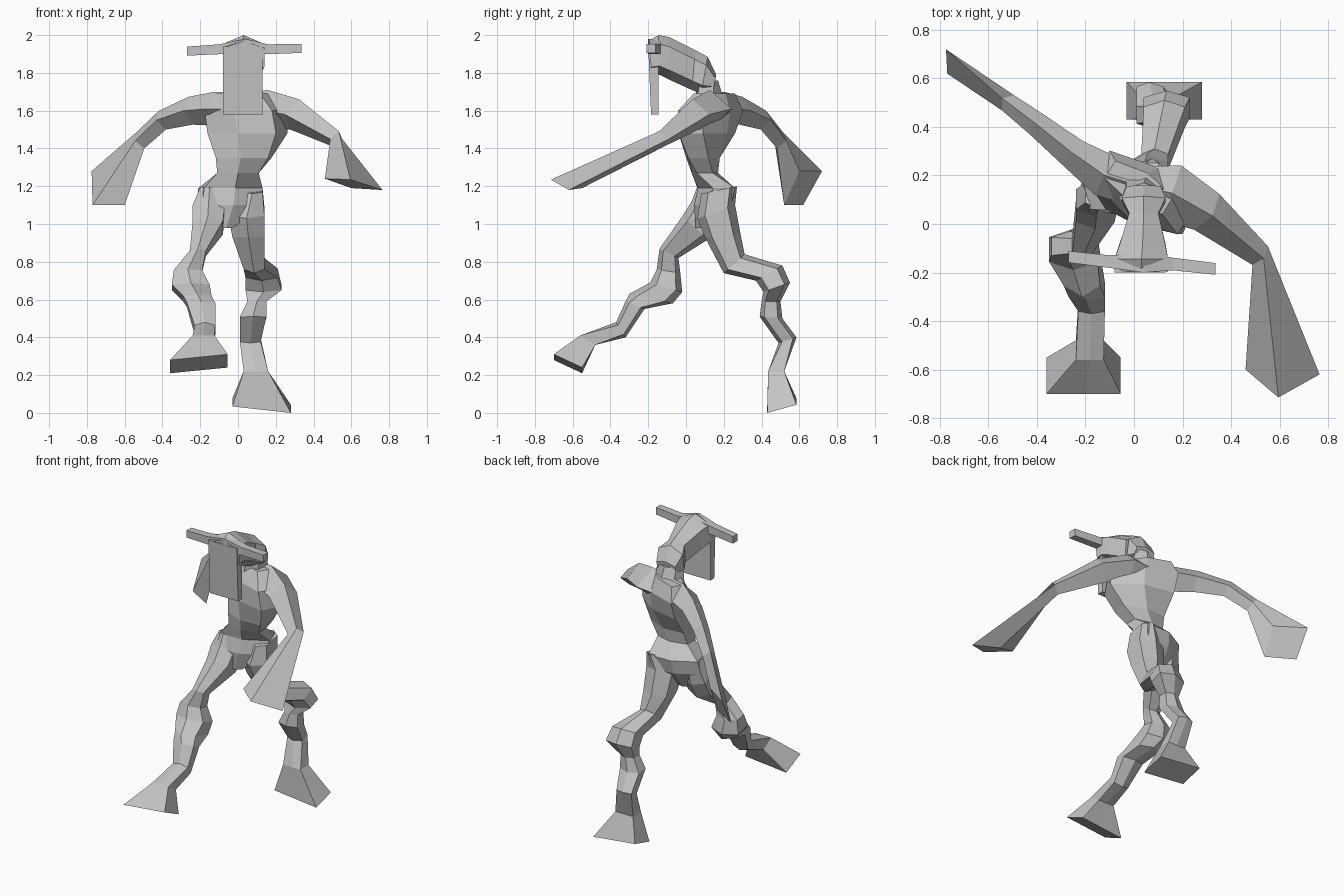
import bpy, bmesh
from mathutils import Vector, Matrix
from math import radians

cube = bpy.data.objects.get("Cube")
if cube:
    bpy.data.objects.remove(cube, do_unlink=True)

grey = bpy.data.materials.new("plain_grey")
grey.use_nodes = True
tone = (0.55, 0.55, 0.55, 1)
grey.diffuse_color = tone
grey.node_tree.nodes["Principled BSDF"].inputs["Base Color"].default_value = tone


def loft(name, rings):
    """Skin a list of equally sized point rings and cap both ends."""
    bm = bmesh.new()
    loops = [[bm.verts.new(point) for point in ring] for ring in rings]
    count = len(loops[0])
    for lower, upper in zip(loops, loops[1:]):
        for i in range(count):
            j = (i + 1) % count
            bm.faces.new((lower[i], lower[j], upper[j], upper[i]))
    bm.faces.new(loops[0][::-1])
    bm.faces.new(loops[-1])
    bmesh.ops.recalc_face_normals(bm, faces=bm.faces)
    mesh = bpy.data.meshes.new(name)
    bm.to_mesh(mesh)
    bm.free()
    mesh.materials.append(grey)
    part = bpy.data.objects.new(name, mesh)
    bpy.context.collection.objects.link(part)
    return part


def hexagon(corner):
    """Unit section with a ridge front and back; corner = 1 makes it square."""
    return [(-1, -corner), (0, -1), (1, -corner), (1, corner), (0, 1), (-1, corner)]


def side_loft(name, sections, square_from=99, corner=0.6, tilt=0):
    """Each section: front (y, z), back (y, z), then the x range."""
    rings = []
    for index, (front, back, x_min, x_max) in enumerate(sections):
        front, back = Vector(front), Vector(back)
        middle, reach = (front + back) / 2, (back - front) / 2
        half = (x_max - x_min) / 2
        last = index == len(sections) - 1
        ring = []
        for u, v in hexagon(1 if index >= square_from else corner):
            y, z = middle + reach * v
            ring.append((x_min + half * (u + 1), y, z + (tilt * u if last else 0)))
        rings.append(ring)
    return loft(name, rings)


def turned_loft(name, sections):
    """Each section: centre, half width, half depth, turn in degrees."""
    rings = []
    for centre, width, depth, turn in sections:
        spin = Matrix.Rotation(radians(turn), 3, "Z")
        rings.append([Vector(centre) + spin @ Vector((u * width, v * depth, 0))
                      for u, v in hexagon(0.6)])
    return loft(name, rings)


def arm_loft(name, joints, hand):
    """Diamond sections along the joints, ending in a flared hand."""
    centres = [Vector(joint[0]) for joint in joints]
    rings = []
    for i, (_, tall, wide) in enumerate(joints):
        along = centres[min(i + 1, len(centres) - 1)] - centres[max(i - 1, 0)]
        side = along.cross(Vector((0, 0, 1))).normalized() * wide
        up = side.cross(along).normalized() * tall
        if up.z < 0:
            up = -up
        if side.y > 0:
            side = -side
        rings.append([centres[i] + step for step in (up, side, -up, -side)])
    return loft(name, rings + [hand])


# Twisted torso, from crotch to collar
turned_loft("torso", [
    ((-.07, .1, .98), .04, .05, 10),
    ((-.05, .14, 1.1), .16, .1, 15),
    ((-.04, .16, 1.19), .16, .1, 15),
    ((0, .1, 1.27), .11, .07, 0),
    ((.03, .09, 1.35), .14, .09, -10),
    ((.05, .11, 1.48), .2, .12, -25),
    ((.04, .13, 1.6), .21, .12, -32),
    ((.02, .15, 1.69), .14, .07, -32),
])

turned_loft("neck", [
    ((.03, .13, 1.64), .09, .08, -20),
    ((.04, .11, 1.76), .07, .06, 0),
])

# Wedge-shaped head with a hanging face plate and two side horns
side_loft("head", [
    ((.16, 1.79), (.145, 1.71), -.03, .11),
    ((.115, 1.885), (.08, 1.69), -.05, .13),
    ((.05, 1.92), (.03, 1.71), -.02, .1),
    ((-.09, 1.99), (-.08, 1.76), -.06, .13),
    ((-.145, 2), (-.14, 1.79), -.08, .14),
    ((-.2, 1.97), (-.18, 1.79), -.08, .14),
], corner=0.55)

side_loft("face_plate", [
    ((-.2, 1.94), (-.145, 1.94), -.08, .13),
    ((-.185, 1.58), (-.145, 1.58), -.08, .13),
], square_from=0)


def horn(name, stations):
    rings = []
    for x, y, z, size in stations:
        rings.append([(x, y + a * size, z + b * size)
                      for a, b in ((-1, -1), (1, -1), (1, 1), (-1, 1))])
    loft(name, rings)


horn("right_horn", [(.04, -.16, 1.94, .04), (-.1, -.155, 1.925, .026), (-.27, -.135, 1.915, .024)])
horn("left_horn", [(.04, -.16, 1.94, .04), (.16, -.165, 1.925, .026), (.335, -.185, 1.93, .024)])

# Arms: left swings forward, right swings back
arm_loft("left_arm", [
    ((.05, .15, 1.6), .09, .09),
    ((.15, .13, 1.61), .1, .12),
    ((.3, .05, 1.58), .085, .09),
    ((.52, -.13, 1.45), .045, .05),
], [(.595, -.715, 1.235), (.46, -.6, 1.24), (.6, -.55, 1.19), (.765, -.62, 1.18)])

arm_loft("right_arm", [
    ((-.02, .17, 1.61), .09, .09),
    ((-.12, .2, 1.61), .09, .09),
    ((-.25, .29, 1.6), .075, .065),
    ((-.4, .41, 1.55), .055, .05),
    ((-.52, .5, 1.44), .05, .04),
], [(-.775, .72, 1.28), (-.77, .62, 1.1), (-.6, .52, 1.1), (-.6, .6, 1.28)])

# Legs: left trails behind, right strides forward
side_loft("left_leg", [
    ((.08, 1.16), (.27, 1.2), .02, .13),
    ((.06, 1.03), (.26, 1.1), -.05, .14),
    ((.1, .93), (.29, .94), -.03, .14),
    ((.2, .74), (.31, .84), .03, .14),
    ((.37, .7), (.51, .78), .04, .21),
    ((.41, .64), (.55, .69), .04, .23),
    ((.4, .59), (.5, .59), .05, .15),
    ((.39, .51), (.51, .5), .01, .15),
    ((.49, .37), (.585, .4), .01, .12),
    ((.435, .22), (.52, .22), .03, .16),
    ((.43, .017), (.585, .06), -.03, .28),
], square_from=9, tilt=-.017)

side_loft("right_leg", [
    ((.06, 1.2), (.2, 1.17), -.2, -.1),
    ((.03, 1.12), (.17, 1.02), -.24, -.07),
    ((-.02, 1.04), (.12, .92), -.24, -.08),
    ((-.14, .87), (-.04, .82), -.255, -.17),
    ((-.155, .76), (-.03, .74), -.34, -.19),
    ((-.19, .69), (-.02, .64), -.35, -.15),
    ((-.3, .63), (-.07, .58), -.29, -.14),
    ((-.32, .59), (-.22, .55), -.27, -.12),
    ((-.37, .48), (-.32, .4), -.23, -.12),
    ((-.56, .41), (-.48, .36), -.24, -.125),
    ((-.7, .295), (-.55, .225), -.36, -.055),
], square_from=9, tilt=.015)
